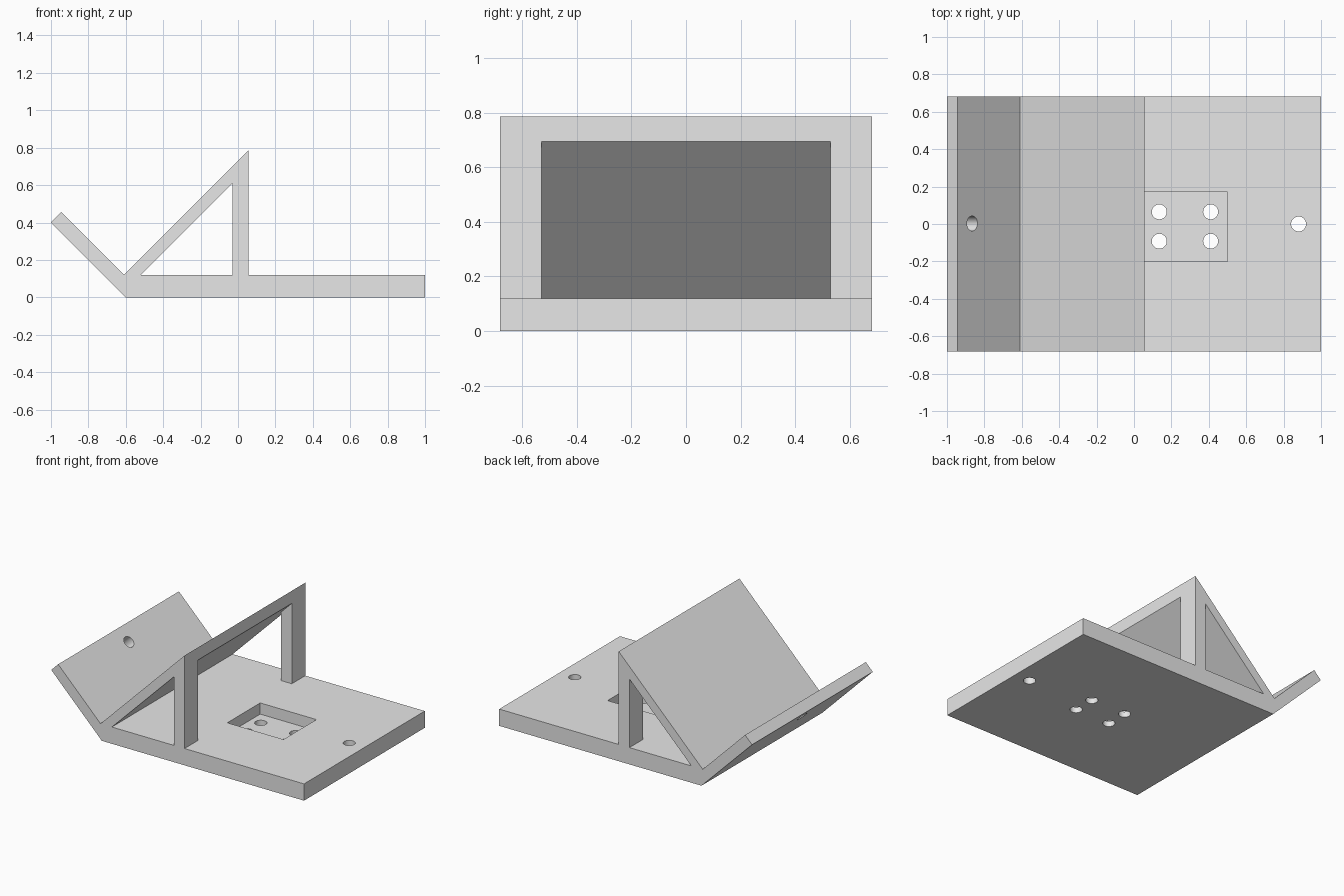
import bpy, bmesh, math
from mathutils import Vector

cube = bpy.data.objects.get("Cube")
if cube:
    bpy.data.objects.remove(cube, do_unlink=True)

grey = bpy.data.materials.new("plain grey")
grey.use_nodes = True
colour = (0.8, 0.8, 0.8, 1)
grey.diffuse_color = colour
grey.node_tree.nodes["Principled BSDF"].inputs["Base Color"].default_value = colour

HALF = 0.682    # half the width along y
TOP = 0.12      # top of the base slab
FRONT = 0.055   # front plane of the upright frame


def prism(name, profile, y0, y1):
    """Extrude an x-z profile from y0 to y1."""
    bm = bmesh.new()
    face = bm.faces.new([bm.verts.new((x, y0, z)) for x, z in profile])
    grown = bmesh.ops.extrude_face_region(bm, geom=[face], use_keep_orig=True)
    moved = [v for v in grown["geom"] if isinstance(v, bmesh.types.BMVert)]
    bmesh.ops.translate(bm, verts=moved, vec=(0, y1 - y0, 0))
    bmesh.ops.recalc_face_normals(bm, faces=bm.faces)
    mesh = bpy.data.meshes.new(name)
    bm.to_mesh(mesh)
    bm.free()
    mesh.materials.append(grey)
    obj = bpy.data.objects.new(name, mesh)
    bpy.context.collection.objects.link(obj)
    return obj


def cut(target, cutter):
    """Subtract the cutter from the target, then remove the cutter."""
    cutter.hide_render = True
    mod = target.modifiers.new("cut", "BOOLEAN")
    mod.operation = "DIFFERENCE"
    mod.solver = "EXACT"
    mod.object = cutter
    bpy.context.view_layer.objects.active = target
    bpy.ops.object.modifier_apply(modifier=mod.name)
    bpy.data.objects.remove(cutter, do_unlink=True)


def drill(target, centre, axis=(0, 0, 1), radius=0.04):
    """Bore a round hole right through the target."""
    bpy.ops.mesh.primitive_cylinder_add(vertices=32, radius=radius, depth=0.3, location=centre)
    drill_bit = bpy.context.object
    drill_bit.name = "hole_cutter"
    drill_bit.rotation_euler = Vector(axis).to_track_quat("Z", "Y").to_euler()
    bpy.context.view_layer.update()
    cut(target, drill_bit)


# Base slab with the tilted rear lip
base = prism("base_with_lip", [(-0.6, 0), (1, 0), (1, TOP), (-0.61, TOP),
                               (-0.945, 0.455), (-1, 0.4)], -HALF, HALF)

# Sloping panel, its underside meeting the front plane
prism("sloping_panel", [(-0.61, TOP), (-0.52, TOP), (FRONT, 0.695), (FRONT, 0.785)], -HALF, HALF)

# Posts under the panel at both ends
for name, y0, y1 in (("front_post", -HALF, -0.53), ("back_post", 0.53, HALF)):
    prism(name, [(-0.03, TOP), (FRONT, TOP), (FRONT, 0.695), (-0.03, 0.61)], y0, y1)

# Recessed pocket in the slab
pocket = prism("pocket_cutter", [(FRONT, 0.04), (0.5, 0.04), (0.5, 0.3), (FRONT, 0.3)], -0.2, 0.172)
cut(base, pocket)

# Four pocket holes, one slab hole and one lip hole
for x in (0.135, 0.41):
    for y in (-0.092, 0.065):
        drill(base, (x, y, 0.05))
drill(base, (0.88, 0, 0.06))
drill(base, (-0.89, 0.003, 0.35), axis=(1, 0, 1))

# Round hole walls stay smooth, edges stay sharp
bpy.ops.object.select_all(action="DESELECT")
base.select_set(True)
bpy.context.view_layer.objects.active = base
bpy.ops.object.shade_smooth_by_angle(angle=math.radians(30))
